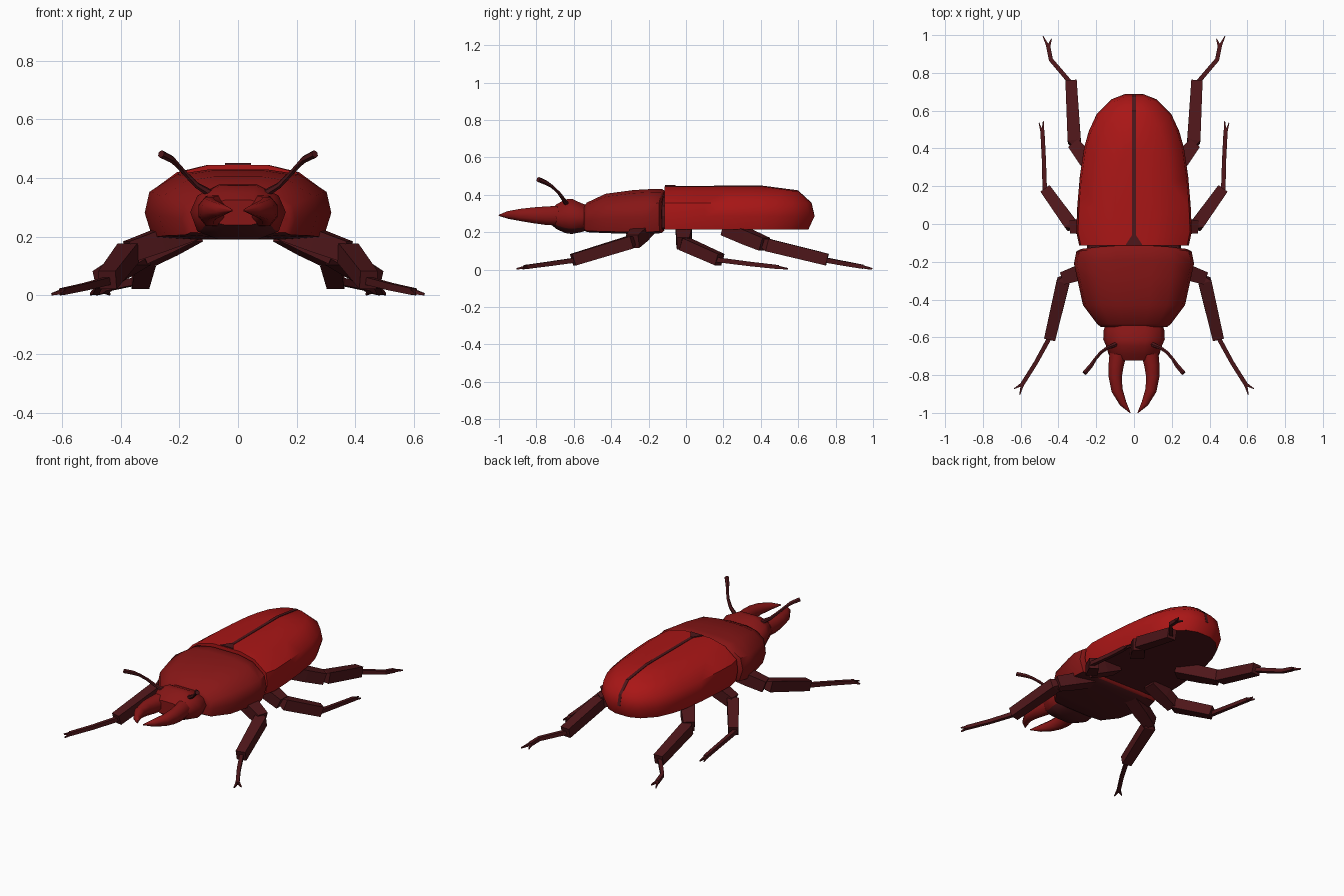
import bpy, bmesh
from math import radians, cos, sin, pi
from mathutils import Vector

if "Cube" in bpy.data.objects:
    bpy.data.objects.remove(bpy.data.objects["Cube"])


def material(name, rgb):
    m = bpy.data.materials.new(name)
    m.diffuse_color = (*rgb, 1)
    m.use_nodes = True
    m.node_tree.nodes["Principled BSDF"].inputs["Base Color"].default_value = m.diffuse_color
    return m


RED = material("shell_red", (0.40, 0.008, 0.008))
DEEP = material("deep_red", (0.24, 0.008, 0.008))
DARK = material("dark_brown_red", (0.075, 0.008, 0.010))


def loft(name, parts, mat, mirror=False, smooth=0, under=False):
    """Skin each list of rings in parts; under=True darkens downward faces."""
    bm = bmesh.new()
    for rings in parts:
        rows = [[bm.verts.new(p) for p in r] for r in rings]
        n = len(rows[0])
        for a, b in zip(rows, rows[1:]):
            for i in range(n):
                j = (i + 1) % n
                bm.faces.new((a[i], a[j], b[j], b[i]))
        bm.faces.new(rows[0][::-1])
        bm.faces.new(rows[-1])
    bmesh.ops.recalc_face_normals(bm, faces=bm.faces)
    bm.normal_update()
    for f in bm.faces:
        f.material_index = int(under and f.normal.z < -0.7)
    me = bpy.data.meshes.new(name)
    bm.to_mesh(me)
    bm.free()
    ob = bpy.data.objects.new(name, me)
    bpy.context.collection.objects.link(ob)
    me.materials.append(mat)
    me.materials.append(DARK)
    if mirror:
        ob.modifiers.new("mirror", "MIRROR")
    if smooth:
        bpy.ops.object.select_all(action="DESELECT")
        ob.select_set(True)
        bpy.context.view_layer.objects.active = ob
        bpy.ops.object.shade_smooth_by_angle(angle=radians(smooth))
    return ob


def tube(path, sizes, sides=4):
    """Rings around a path; sizes are (half width, half height)."""
    pts = [Vector(p) for p in path]
    rings = []
    k = 1 / cos(pi / sides)
    for i, (p, (w, h)) in enumerate(zip(pts, sizes)):
        t = (pts[min(i + 1, len(pts) - 1)] - pts[max(i - 1, 0)]).normalized()
        s = t.cross(Vector((0, 0, 1))).normalized()
        u = s.cross(t)
        rings.append([p + s * w * k * cos(a) + u * h * k * sin(a)
                      for a in [(j + 0.5) * 2 * pi / sides for j in range(sides)]])
    return rings


def section(y, w, bottom, top, profile, bow=0):
    """Symmetric body cross-section; profile is (width, height) fractions."""
    half = [(w * a, y - bow * a * a, bottom + (top - bottom) * b) for a, b in profile]
    return half + [(-x, yy, z) for x, yy, z in reversed(half)]


# Wing cases: nested outlines stacked upward
outline = [(.29, -.115), (.306, -.04), (.30, .1), (.287, .25), (.265, .4),
           (.24, .49), (.197, .583), (.12, .66), (.05, .687)]
layers = [(.215, .95, .96), (.285, 1, 1), (.355, .97, .98), (.42, .68, .89), (.445, .34, .65)]
rings = []
for z, sx, sy in layers:
    half = [(x * sx, -.115 + (y + .115) * sy, z) for x, y in outline]
    rings.append(half + [(-x, y, zz) for x, y, zz in reversed(half)])
loft("wing_cases", [rings], RED, smooth=45, under=True)

# Dark seam and the small plate at its front
seam = [(0, -.11, .443), (0, .405, .445), (0, .597, .42), (0, .668, .355), (0, .684, .285)]
loft("wing_seam", [tube(seam, [(.01, .004)] * 5)], DARK)
loft("shield_plate", [[[(-.045, -.112, z), (.045, -.112, z), (.008, -.055, z), (-.008, -.055, z)]
                       for z in (.43, .451)]], DARK)

# Thorax shield
prof = [(.45, 0), (.92, .04), (1, .38), (.95, .68), (.65, .93), (.3, 1)]
thorax = [(-.545, .175, .21, .34, 0), (-.53, .195, .20, .358, 0), (-.43, .27, .195, .405, 0),
          (-.28, .303, .19, .425, 0), (-.19, .318, .19, .43, .02), (-.125, .305, .195, .43, .02),
          (-.112, .28, .21, .42, .02)]
loft("thorax", [[section(y, w, b, t, prof, bow) for y, w, b, t, bow in thorax]],
     DEEP, smooth=45, under=True)

# Waist joining thorax and abdomen
loft("waist", [[section(y, .25, .215, .40, prof) for y in (-.16, -.09)]], DARK)

# Head
hprof = [(.4, 0), (.85, .15), (1, .5), (.85, .8), (.4, 1)]
head = [(-.53, .15, .21, .345), (-.56, .16, .20, .355), (-.61, .163, .19, .378),
        (-.645, .148, .195, .375), (-.69, .135, .215, .35), (-.722, .11, .24, .325)]
loft("head", [[section(y, w, b, t, hprof) for y, w, b, t in head]], DEEP, smooth=50, under=True)

# Jaws
jaw = [(.085, -.69, .288), (.095, -.75, .288), (.099, -.81, .29), (.09, -.88, .292),
       (.058, -.95, .292), (.02, -1.0, .29)]
loft("jaws", [tube(jaw, [(.045, .052), (.04, .049), (.035, .043), (.03, .033),
                         (.019, .02), (.002, .003)], 8)], DEEP, mirror=True, smooth=50)

# Antennae
ant = [(.09, -.635, .345), (.14, -.655, .375), (.175, -.68, .41), (.205, -.715, .443),
       (.228, -.75, .465), (.262, -.79, .482)]
loft("antennae", [tube(ant, [(.012, .012), (.009, .009), (.008, .008), (.008, .008),
                             (.011, .011), (.012, .012)], 6)], DARK, mirror=True, smooth=50)

# Legs: hip, knee, ankle, foot path, claw tips
legs = {
    "front_legs": [(.15, -.21, .23), (.37, -.285, .15), (.445, -.605, .052),
                   [(.435, -.58, .052), (.52, -.735, .03), (.60, -.862, .013)],
                   [(.635, -.872, .004), (.605, -.905, .004)]],
    "middle_legs": [(.14, -.01, .23), (.325, -.015, .14), (.465, .18, .053),
                    [(.472, .16, .053), (.477, .34, .03), (.485, .495, .013)],
                    [(.503, .535, .004), (.48, .545, .004)]],
    "hind_legs": [(.16, .22, .22), (.315, .42, .135), (.333, .755, .053),
                  [(.325, .735, .053), (.44, .87, .028), (.455, .945, .015)],
                  [(.482, .995, .004), (.437, .98, .004)]],
}
for name, (hip, knee, ankle, foot, claws) in legs.items():
    hip, knee, ankle = Vector(hip), Vector(knee), Vector(ankle)
    near = ankle.lerp(knee, .95)
    parts = [
        tube([hip, hip.lerp(knee, .55), knee], [(.042, .038), (.042, .038), (.034, .036)]),
        tube([knee.lerp(hip, .1), near, ankle], [(.013, .018), (.035, .034), (.03, .032)]),
        tube(foot, [(.012, .013), (.011, .012), (.011, .011)]),
    ]
    end = Vector(foot[-1])
    parts += [tube([end.lerp(Vector(foot[1]), .12), c], [(.009, .009), (.002, .004)]) for c in claws]
    loft(name, parts, DARK, mirror=True)
